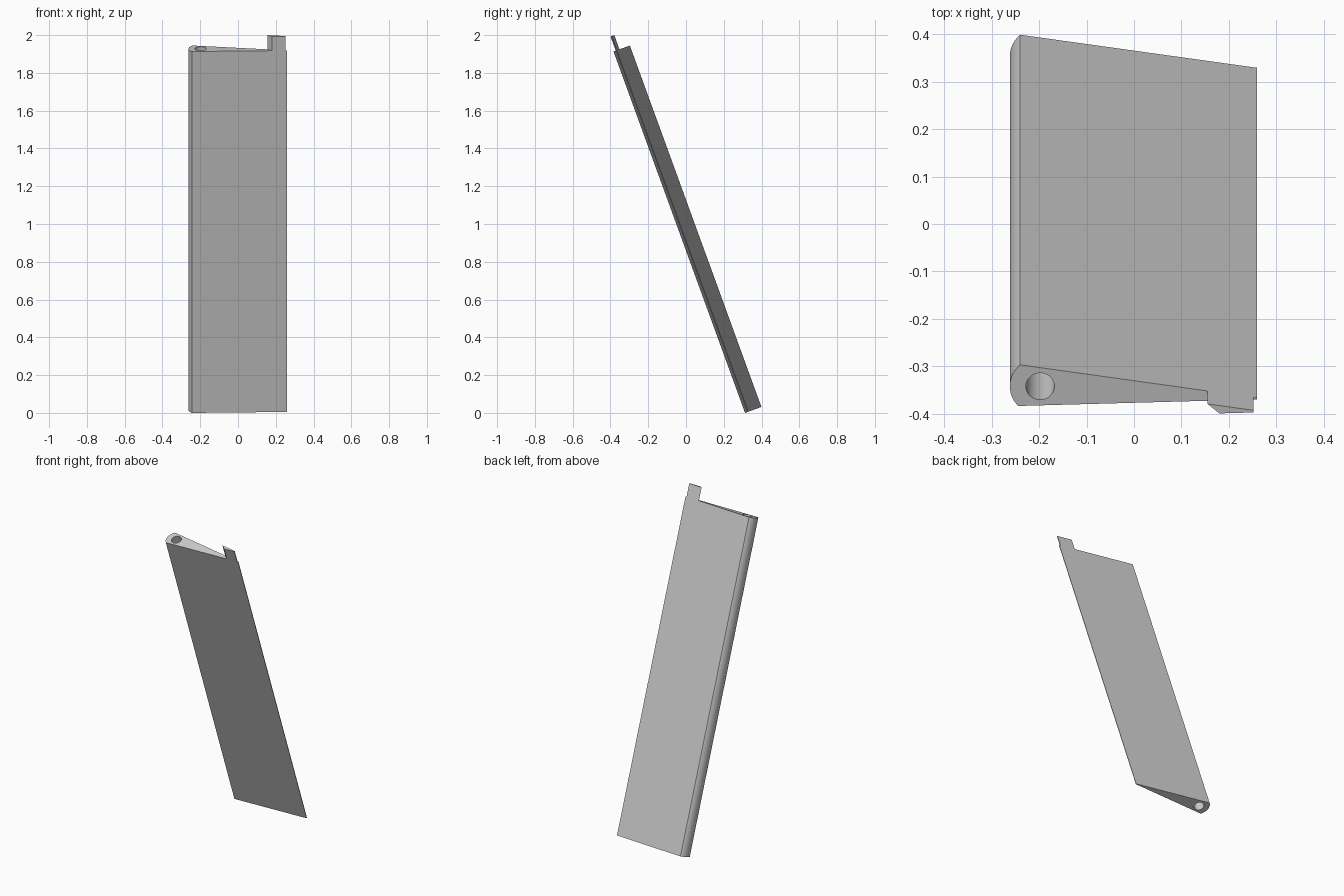
import bpy, bmesh, math
from mathutils import Matrix, Vector

cube = bpy.data.objects.get("Cube")
if cube:
    bpy.data.objects.remove(cube, do_unlink=True)

TILT = math.radians(20)
LENGTH, TAB = 2.036, 0.08
HOLE = Vector((-0.198, 0.044))
NOSE_R, HOLE_R = 0.064, 0.03
LEAN = Matrix.Translation((0, 0.3125, 0)) @ Matrix.Rotation(TILT, 4, "X")

grey = bpy.data.materials.new("plain_grey")
grey.use_nodes = True
grey.diffuse_color = (0.6, 0.6, 0.6, 1)
grey.node_tree.nodes["Principled BSDF"].inputs["Base Color"].default_value = (0.6, 0.6, 0.6, 1)


def front(x):
    return (x, 0.0292 * (x + 0.244))


def back(x):
    return (x, 0.0926 - 0.149 * (x + 0.24))


def arc(radius, start, end, count):
    angles = [math.radians(start + (end - start) * i / count) for i in range(count + 1)]
    return [(HOLE.x + radius * math.cos(a), HOLE.y + radius * math.sin(a)) for a in angles]


def extrude_section(name, loops, low, high):
    """Fill closed loops (later ones are holes), extrude them and lean the part."""
    bm = bmesh.new()
    edges = []
    for loop in loops:
        verts = [bm.verts.new((x, y, low)) for x, y in loop]
        edges += [bm.edges.new((v, verts[i - 1])) for i, v in enumerate(verts)]
    bmesh.ops.triangle_fill(bm, edges=edges, use_beauty=True)
    bmesh.ops.dissolve_limit(bm, angle_limit=0.01, verts=[], edges=bm.edges[:])
    made = bmesh.ops.extrude_face_region(bm, geom=bm.faces[:], use_keep_orig=True)
    top = [g for g in made["geom"] if isinstance(g, bmesh.types.BMVert)]
    bmesh.ops.translate(bm, verts=top, vec=(0, 0, high - low))
    bmesh.ops.recalc_face_normals(bm, faces=bm.faces[:])
    bm.transform(LEAN)
    mesh = bpy.data.meshes.new(name)
    bm.to_mesh(mesh)
    bm.free()
    mesh.materials.append(grey)
    obj = bpy.data.objects.new(name, mesh)
    bpy.context.collection.objects.link(obj)
    bpy.ops.object.select_all(action="DESELECT")
    obj.select_set(True)
    bpy.context.view_layer.objects.active = obj
    bpy.ops.object.shade_smooth_by_angle(angle=math.radians(20))
    return obj


# Tapered slat with a rounded nose and a pivot bore along its whole length
outline = arc(NOSE_R, 131, 223.5, 16) + [front(0.26), back(0.26)]
bore = arc(HOLE_R, 0, 360, 32)[:-1]
extrude_section("slat", [outline, bore], 0, LENGTH)

# Thin tab above the trailing edge, with an oblique inner side
tab = [back(0.155), front(0.18), front(0.252), back(0.252)]
extrude_section("end_tab", [tab], LENGTH, LENGTH + TAB)
